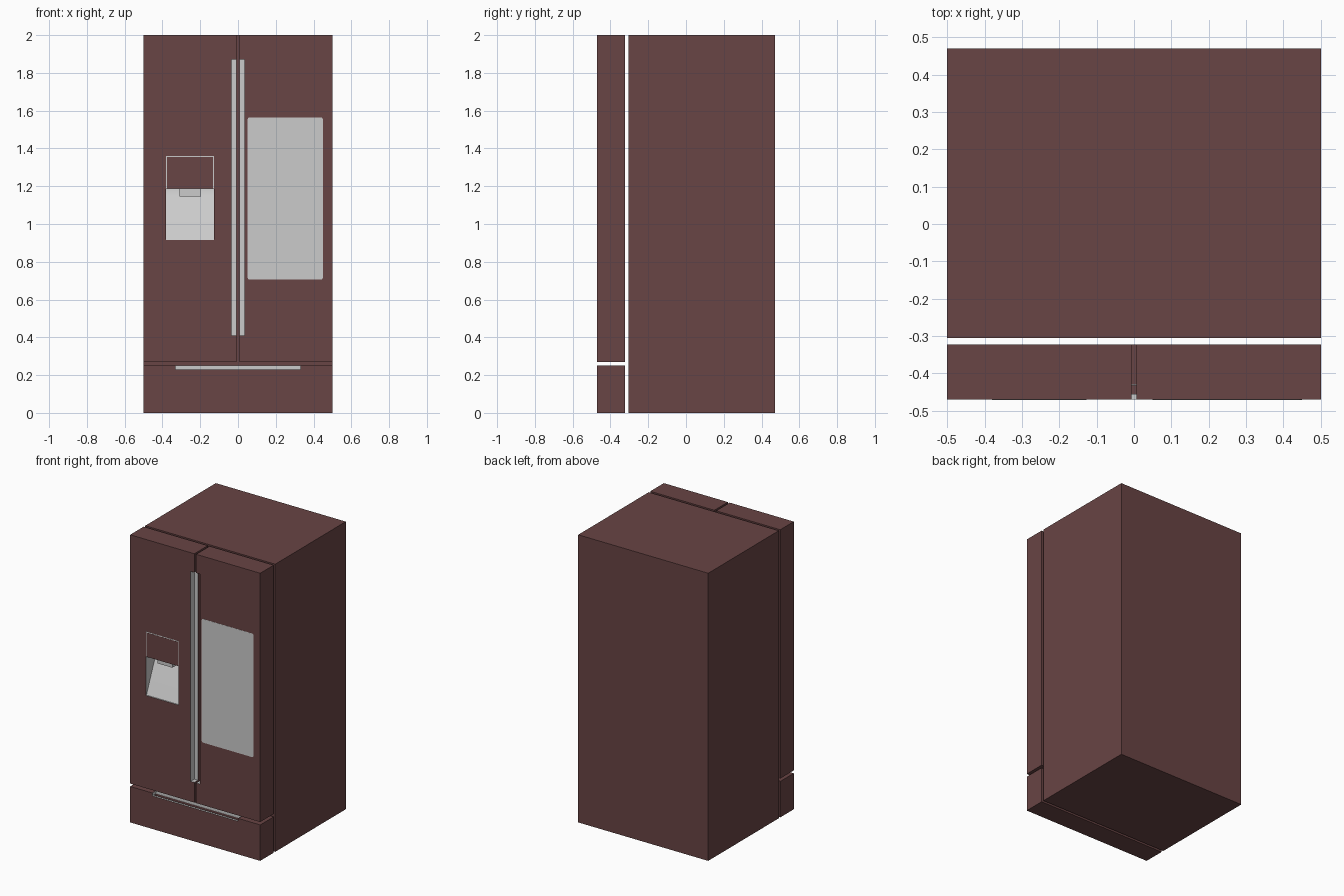
import bpy, bmesh, math

if "Cube" in bpy.data.objects:
    bpy.data.objects.remove(bpy.data.objects["Cube"])


def material(name, rgb):
    m = bpy.data.materials.new(name)
    m.diffuse_color = (*rgb, 1)
    m.use_nodes = True
    m.node_tree.nodes["Principled BSDF"].inputs["Base Color"].default_value = m.diffuse_color
    return m


BROWN = material("dark_brown", (0.14, 0.058, 0.058))
GREY = material("light_grey", (0.8, 0.8, 0.8))


def add(name, bm, mat):
    bmesh.ops.recalc_face_normals(bm, faces=bm.faces)
    me = bpy.data.meshes.new(name)
    bm.to_mesh(me)
    bm.free()
    me.materials.append(mat)
    ob = bpy.data.objects.new(name, me)
    bpy.context.collection.objects.link(ob)
    return ob


def prism(name, profile, x0, x1, mat):
    """Extrude a (y, z) profile along x."""
    bm = bmesh.new()
    face = bm.faces.new([bm.verts.new((x0, y, z)) for y, z in profile])
    res = bmesh.ops.extrude_face_region(bm, geom=[face])
    verts = [g for g in res["geom"] if isinstance(g, bmesh.types.BMVert)]
    bmesh.ops.translate(bm, verts=verts, vec=(x1 - x0, 0, 0))
    return add(name, bm, mat)


def box(name, x, y, z, mat=BROWN):
    return prism(name, [(y[0], z[0]), (y[1], z[0]), (y[1], z[1]), (y[0], z[1])], x[0], x[1], mat)


def activate(ob):
    bpy.ops.object.select_all(action='DESELECT')
    ob.select_set(True)
    bpy.context.view_layer.objects.active = ob


def cut(ob, cutter):
    """Carve the cutter out, keeping the cutter's colour on the new walls."""
    cutter.hide_render = True
    mod = ob.modifiers.new("recess", 'BOOLEAN')
    mod.operation = 'DIFFERENCE'
    mod.solver = 'EXACT'
    mod.material_mode = 'TRANSFER'
    mod.object = cutter
    activate(ob)
    bpy.ops.object.modifier_apply(modifier=mod.name)
    bpy.data.objects.remove(cutter)


FRONT, DOOR_BACK = -0.47, -0.322

# Cabinet, doors and bottom drawer
box("cabinet", (-0.5, 0.5), (-0.305, 0.47), (0, 2))
left = box("left_door", (-0.5, -0.007), (FRONT, DOOR_BACK), (0.27, 2))
right = box("right_door", (0.007, 0.5), (FRONT, DOOR_BACK), (0.27, 2))
drawer = box("drawer", (-0.5, 0.5), (FRONT, DOOR_BACK), (0, 0.25))

# Recessed vertical grips along the inner door edges
for door in (left, right):
    cut(door, box("grip_cutter", (-0.035, 0.035), (-0.5, -0.43), (0.41, 1.87), GREY))

# Recessed drawer grip with a finger trough behind the lip
cut(drawer, box("trough_cutter", (-0.328, 0.328), (-0.455, -0.432), (0.21, 0.24)))
cut(drawer, box("drawer_grip_cutter", (-0.33, 0.33), (-0.5, -0.43), (0.23, 0.3), GREY))

# Dispenser alcove with a sloping back that curves in at the top
alcove = [(-0.5, 0.915), (-0.463, 0.915), (-0.385, 1.10), (-0.372, 1.128),
          (-0.361, 1.148), (-0.353, 1.166), (-0.35, 1.185), (-0.5, 1.185)]
cut(left, prism("alcove_cutter", alcove, -0.38, -0.127, GREY))
activate(left)
bpy.ops.object.shade_smooth_by_angle(angle=math.radians(20))

# Dispenser nozzle and control panel with a thin grey border
box("dispenser_nozzle", (-0.31, -0.197), (-0.44, -0.35), (1.145, 1.19), GREY)
box("control_border", (-0.38, -0.127), (FRONT - 0.0006, FRONT + 0.004), (1.186, 1.36), GREY)
box("control_panel", (-0.375, -0.132), (FRONT - 0.0014, FRONT + 0.004), (1.187, 1.354))

# Flat screen with small rounded corners on the right door
screen = box("door_screen", (0.05, 0.45), (FRONT - 0.001, FRONT + 0.004), (0.705, 1.565), GREY)
bm = bmesh.new()
bm.from_mesh(screen.data)
corners = [e for e in bm.edges if abs(e.verts[0].co.y - e.verts[1].co.y) > 0.001]
bmesh.ops.bevel(bm, geom=corners, offset=0.014, segments=4, profile=0.5, affect='EDGES')
bm.to_mesh(screen.data)
bm.free()
